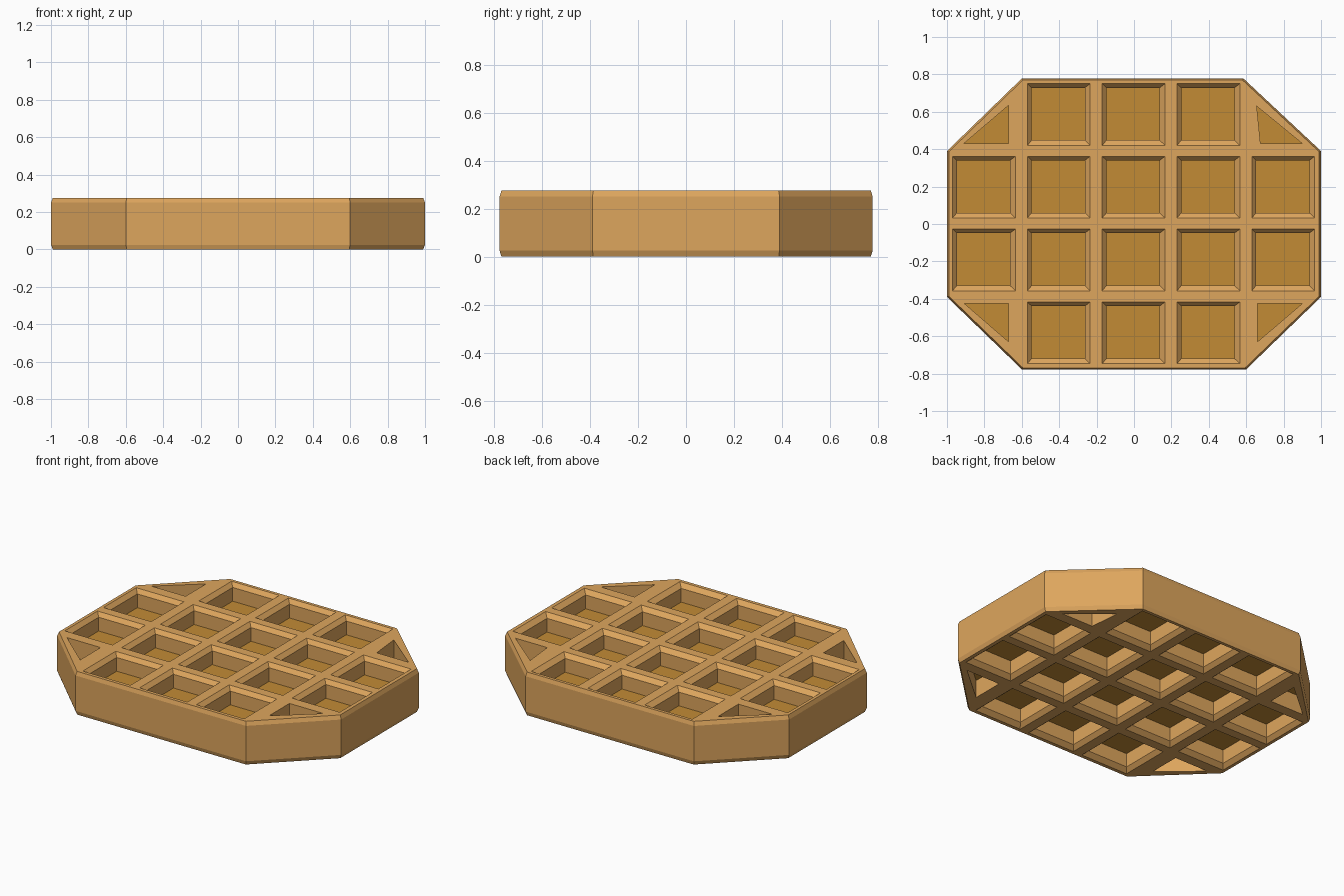
import bpy, bmesh

if "Cube" in bpy.data.objects:
    bpy.data.objects.remove(bpy.data.objects["Cube"])

H, MID = 0.275, 0.1375
OCT = [(-1, -0.39), (-0.6, -0.777), (0.6, -0.777), (1, -0.39),
       (1, 0.39), (0.585, 0.778), (-0.6, 0.778), (-1, 0.39)]


def material(name, color):
    m = bpy.data.materials.new(name)
    m.diffuse_color = (*color, 1)
    m.use_nodes = True
    m.node_tree.nodes["Principled BSDF"].inputs["Base Color"].default_value = m.diffuse_color
    return m


def loft(bm, loops):
    """Closed solid through counter-clockwise loops listed from bottom to top."""
    rings = [[bm.verts.new((x, y, z)) for x, y in pts] for pts, z in loops]
    n = len(rings[0])
    for a, b in zip(rings, rings[1:]):
        for i in range(n):
            j = (i + 1) % n
            bm.faces.new((a[i], a[j], b[j], b[i]))
    bm.faces.new(rings[0][::-1])
    bm.faces.new(rings[-1])


def make(name, bm, mat=None):
    bmesh.ops.recalc_face_normals(bm, faces=bm.faces[:])
    me = bpy.data.meshes.new(name)
    bm.to_mesh(me)
    bm.free()
    ob = bpy.data.objects.new(name, me)
    bpy.context.collection.objects.link(ob)
    if mat:
        me.materials.append(mat)
    return ob


def scaled(k):
    return [(x * k, y * k) for x, y in OCT]


def rect(cx, cy, hx, hy):
    return [(cx - hx, cy - hy), (cx + hx, cy - hy), (cx + hx, cy + hy), (cx - hx, cy + hy)]


# lattice body: eight-sided slab with a fine chamfer top and bottom
bm = bmesh.new()
loft(bm, [(scaled(0.99), 0), (OCT, 0.025), (OCT, H - 0.025), (scaled(0.99), H)])
body = make("waffle_lattice", bm, material("golden_crust", (0.73, 0.38, 0.11)))

# pocket cutters: chamfered squares, flaring at both faces
bm = bmesh.new()
for r, cy in enumerate((0.585, 0.197, -0.192, -0.582)):
    for c, cx in enumerate((-0.802, -0.402, -0.002, 0.398, 0.798)):
        if r in (0, 3) and c in (0, 4):
            continue
        inner = rect(cx - 0.003, cy + 0.003, 0.142, 0.14)
        outer = rect(cx, cy, 0.168, 0.165)
        loft(bm, [(outer, -0.05), (outer, 0), (inner, 0.025),
                  (inner, H - 0.025), (outer, H), (outer, H + 0.05)])

# corner triangles: straight-walled
for tri in ([(-0.91, 0.43), (-0.67, 0.43), (-0.67, 0.635)],
            [(0.676, 0.43), (0.9, 0.43), (0.656, 0.63)],
            [(-0.67, -0.425), (-0.907, -0.425), (-0.67, -0.63)],
            [(0.9, -0.425), (0.66, -0.425), (0.66, -0.63)]):
    loft(bm, [(tri, -0.05), (tri, H + 0.05)])
cutter = make("pocket_cutter", bm)
cutter.hide_render = True
cutter.hide_viewport = True

cut = body.modifiers.new("pockets", 'BOOLEAN')
cut.operation = 'DIFFERENCE'
cut.solver = 'EXACT'
cut.object = cutter

# middle plate: floor of the pockets on both sides
bm = bmesh.new()
loft(bm, [(scaled(0.97), MID - 0.025), (scaled(0.97), MID + 0.025)])
make("pocket_floor", bm, material("pocket_brown", (0.54, 0.26, 0.036)))
